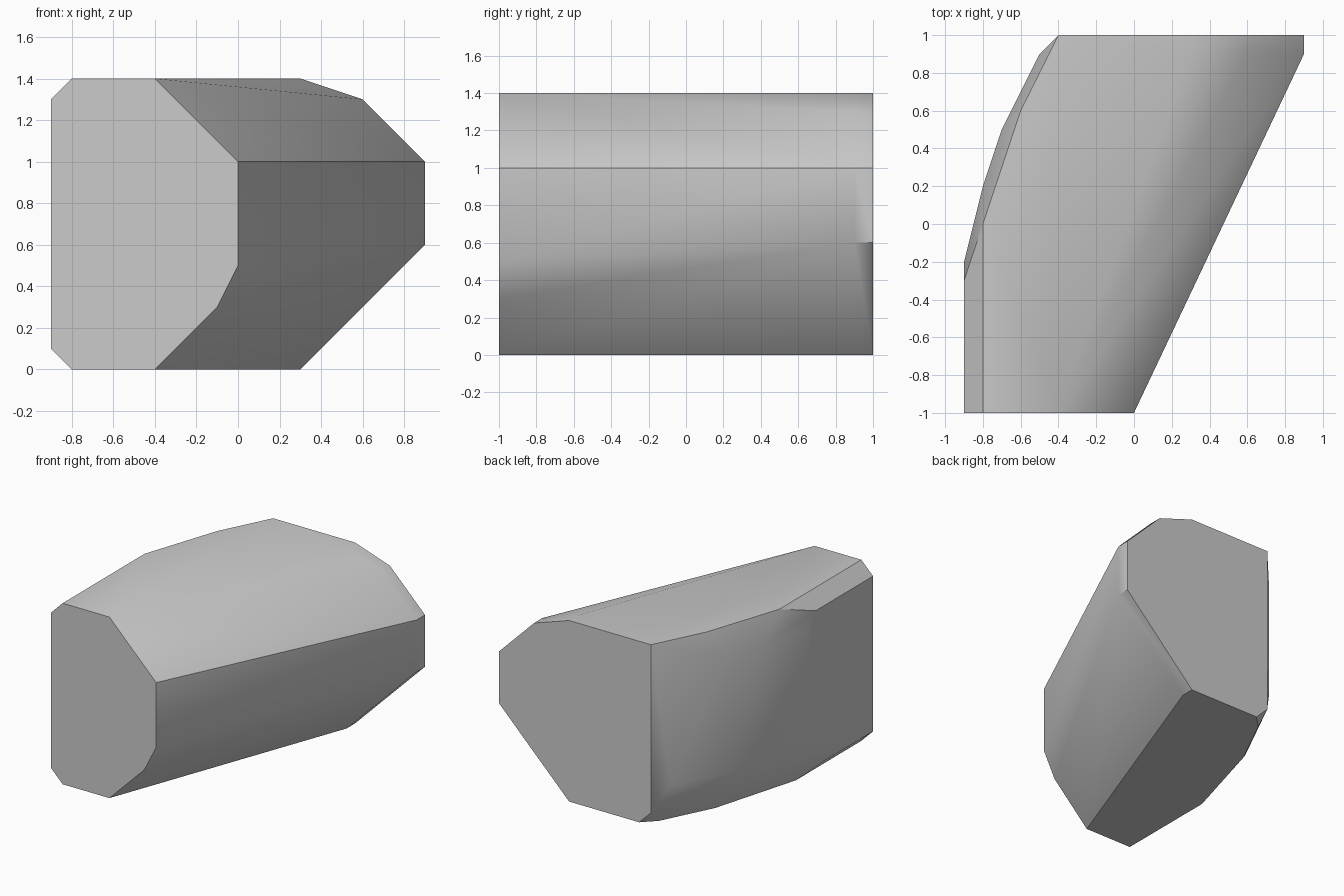
import bpy
import bmesh
import math

default_cube = bpy.data.objects.get("Cube")
if default_cube:
    bpy.data.objects.remove(default_cube, do_unlink=True)


def make_material(name, colour):
    material = bpy.data.materials.new(name)
    material.use_nodes = True
    material.diffuse_color = colour
    shader = material.node_tree.nodes["Principled BSDF"]
    shader.inputs["Base Color"].default_value = colour
    return material


def section(bm, y, outline):
    """Add one upright cross-section, given as (x, z) corners."""
    for x, z in outline:
        bm.verts.new((x, y, z))


def contour(bm, z, path):
    """Add one level contour, given as (x, y) corners."""
    for x, y in path:
        bm.verts.new((x, y, z))


def build_hull(name, bm, material):
    """Wrap the guide corners in a tight skin and merge its flat areas."""
    result = bmesh.ops.convex_hull(bm, input=bm.verts[:])
    unused = result["geom_interior"] + result["geom_unused"]
    loose = {v for v in unused if isinstance(v, bmesh.types.BMVert)}
    bmesh.ops.delete(bm, geom=list(loose), context="VERTS")
    bmesh.ops.dissolve_limit(bm, angle_limit=math.radians(0.5),
                             verts=bm.verts[:], edges=bm.edges[:])
    bmesh.ops.recalc_face_normals(bm, faces=bm.faces[:])
    mesh = bpy.data.meshes.new(name)
    bm.to_mesh(mesh)
    bm.free()
    mesh.materials.append(material)
    hull = bpy.data.objects.new(name, mesh)
    bpy.context.collection.objects.link(hull)
    bpy.ops.object.select_all(action="DESELECT")
    hull.select_set(True)
    bpy.context.view_layer.objects.active = hull
    bpy.ops.object.shade_smooth_by_angle(angle=math.radians(30))
    return hull


bm = bmesh.new()

# Front end with clipped corners
section(bm, -1, [(-0.8, 0), (-0.4, 0), (-0.1, 0.3), (0, 0.5), (0, 1),
                 (-0.4, 1.4), (-0.8, 1.4), (-0.9, 1.3), (-0.9, 0.1)])

# Swept right side, ending in a short straight lip at the back
lip = [(0.3, 0), (0.9, 0.6), (0.9, 1), (0.6, 1.3), (0.3, 1.4)]
for y in (0.9, 1):
    section(bm, y, lip)
section(bm, 1, [(-0.4, 1.4), (-0.4, 0.1), (-0.3, 0)])

# Curved left side, bulging between its bevelled top and bottom rims
contour(bm, 1.4, [(-0.8, 0), (-0.6, 0.6)])
contour(bm, 1.3, [(-0.9, -0.3), (-0.8, 0.1), (-0.7, 0.4)])
for z in (0.3, 1.2):
    contour(bm, z, [(-0.9, -0.2), (-0.8, 0.2), (-0.7, 0.5), (-0.5, 0.9)])
contour(bm, 0.1, [(-0.9, -0.4), (-0.8, 0), (-0.7, 0.4)])
contour(bm, 0, [(-0.8, -0.2), (-0.6, 0.5), (-0.4, 0.9)])

grey = make_material("plain grey", (0.6, 0.6, 0.6, 1))
build_hull("faceted_block", bm, grey)
